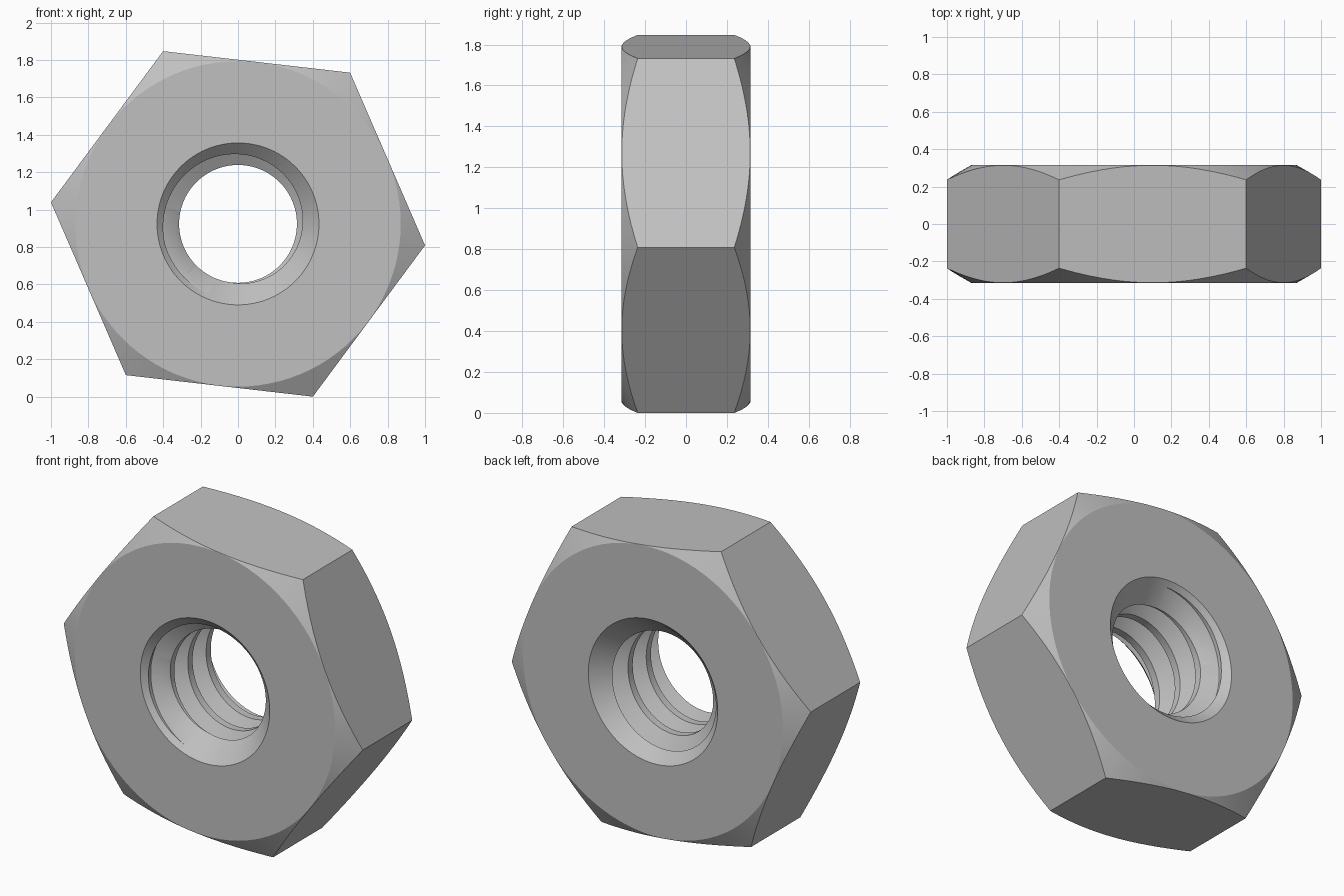
import bpy, bmesh
from math import cos, sin, pi, radians, tan

cube = bpy.data.objects.get("Cube")
if cube:
    bpy.data.objects.remove(cube, do_unlink=True)

CENTRE_Z = 0.9236
HALF = 0.315          # half thickness
CORNER = 1.0066       # hexagon corner radius
FACE_R = 0.87         # flat face radius inside the chamfer
MINOR, MAJOR = 0.315, 0.405
PITCH = 0.174
SINK_R = 0.433        # countersink mouth radius
SEGS = 96


def polar(r, a, y):
    return (r * cos(a), y, CENTRE_Z + r * sin(a))


def finish(bm, name):
    bmesh.ops.recalc_face_normals(bm, faces=bm.faces)
    mesh = bpy.data.meshes.new(name)
    bm.to_mesh(mesh)
    bm.free()
    ob = bpy.data.objects.new(name, mesh)
    bpy.context.collection.objects.link(ob)
    return ob


def lathe(name, profile, segs=SEGS, phase=0.0):
    """Closed solid turned about the y axis from (radius, y) points."""
    bm = bmesh.new()
    rings = [[bm.verts.new(polar(r, phase + 2 * pi * i / segs, y)) for i in range(segs)]
             for r, y in profile]
    for a, b in zip(rings, rings[1:]):
        for i in range(segs):
            k = (i + 1) % segs
            bm.faces.new((a[i], a[k], b[k], b[i]))
    bm.faces.new(rings[0])
    bm.faces.new(rings[-1])
    return finish(bm, name)


def thread_rod(name, turns=7):
    """Right-handed threaded rod used to cut the bore."""
    flank = (MAJOR - MINOR) * tan(radians(30))
    crest = 0.045
    shape = [(MINOR, -crest / 2), (MINOR, crest / 2),
             (MAJOR, crest / 2 + flank), (MAJOR, PITCH - crest / 2 - flank)]
    start = -0.18 - 3 * PITCH
    rows = 4 * turns
    bm = bmesh.new()
    grid = {}
    for i in range(SEGS):
        for j in range(rows + (5 if i == 0 else 1)):
            r, dy = shape[j % 4]
            y = start + PITCH * (j // 4 + i / SEGS) + dy
            grid[i, j] = bm.verts.new(polar(r, pi - 2 * pi * i / SEGS, y))

    def vert(i, j):
        return grid[i, j] if i < SEGS else grid[0, j + 4]

    for i in range(SEGS):
        for j in range(rows):
            bm.faces.new((vert(i, j), vert(i + 1, j), vert(i + 1, j + 1), vert(i, j + 1)))
    # Close each end with a fan to a point on the axis
    open_edges = [e for e in bm.edges if e.is_boundary]
    for side in (-1, 1):
        mid = grid[0, 2 if side < 0 else rows + 2].co.y
        hub = bm.verts.new((0, mid, CENTRE_Z))
        for e in open_edges:
            if e.verts[0].co.y * side > 0:
                bm.faces.new((e.verts[0], e.verts[1], hub))
    return finish(bm, name)


# Turned blank with 30 degree chamfers
rim = 1.1
rim_y = HALF - (rim - FACE_R) * tan(radians(30))
nut = lathe("hex_nut", [(FACE_R, -HALF), (rim, -rim_y), (rim, rim_y), (FACE_R, HALF)])

# Hexagon, threaded bore and 45 degree countersinks
tools = [("INTERSECT", lathe("hexagon_cutter", [(CORNER, -0.5), (CORNER, 0.5)], 6,
                             radians(-6.56)))]
tools.append(("DIFFERENCE", thread_rod("thread_cutter")))
for side, label in ((-1, "front"), (1, "back")):
    cone = [(SINK_R + 0.1, side * (HALF + 0.1)), (SINK_R - 0.23, side * (HALF - 0.23))]
    tools.append(("DIFFERENCE", lathe(label + "_countersink_cutter", cone)))

for operation, tool in tools:
    tool.hide_render = True
    mod = nut.modifiers.new(tool.name, "BOOLEAN")
    mod.operation = operation
    mod.solver = "EXACT"
    mod.object = tool

# Bake the cuts and drop the cutters
bpy.context.view_layer.update()
graph = bpy.context.evaluated_depsgraph_get()
result = bpy.data.meshes.new_from_object(nut.evaluated_get(graph))
nut.modifiers.clear()
nut.data = result
for _, tool in tools:
    bpy.data.objects.remove(tool, do_unlink=True)

# Plain grey metal
grey = bpy.data.materials.new("grey_metal")
grey.use_nodes = True
colour = (0.53, 0.53, 0.53, 1)
grey.diffuse_color = colour
grey.node_tree.nodes["Principled BSDF"].inputs["Base Color"].default_value = colour
nut.data.materials.clear()
nut.data.materials.append(grey)

bpy.ops.object.select_all(action="DESELECT")
nut.select_set(True)
bpy.context.view_layer.objects.active = nut
bpy.ops.object.shade_smooth_by_angle(angle=radians(25))
